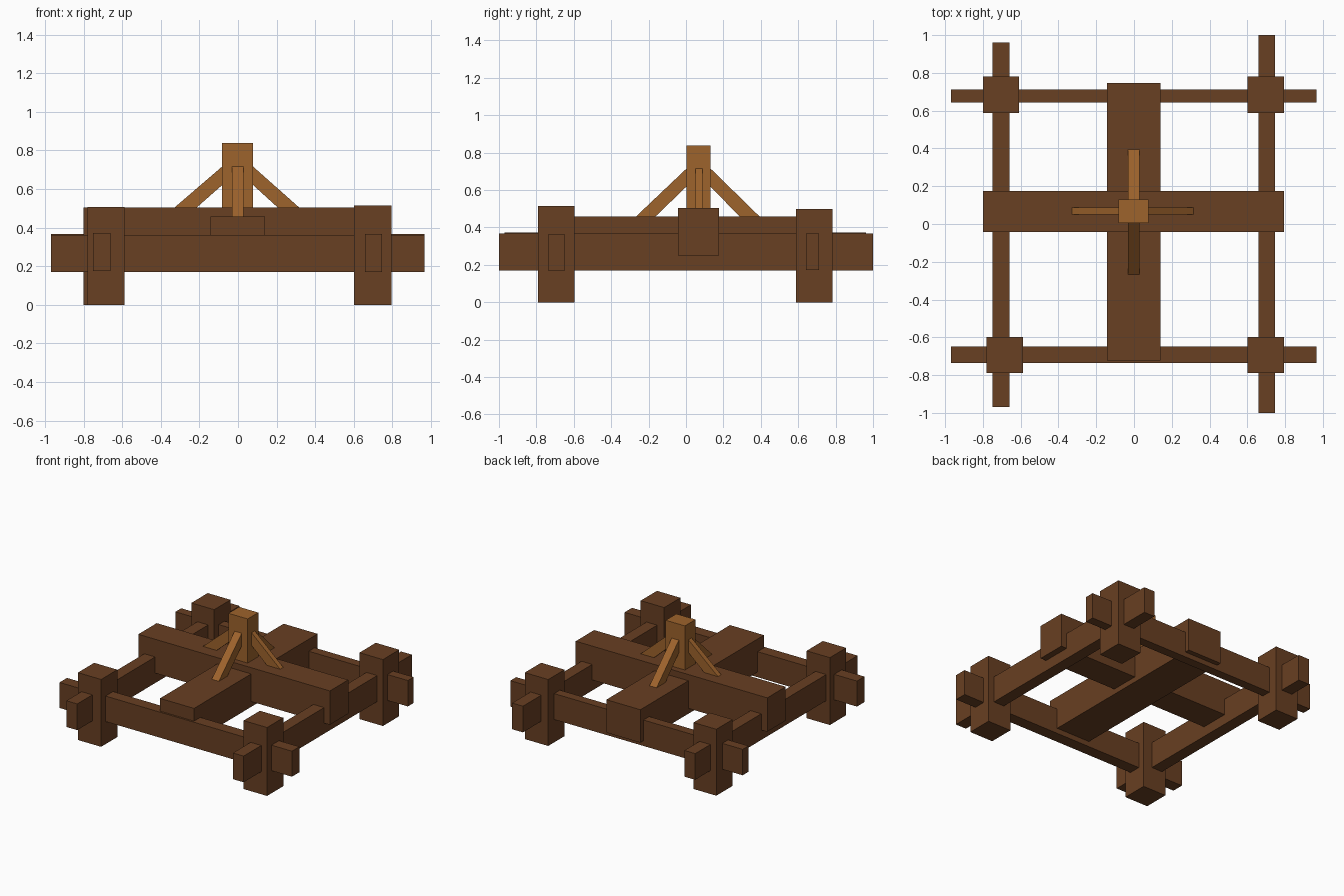
import bpy

if "Cube" in bpy.data.objects:
    bpy.data.objects.remove(bpy.data.objects["Cube"])


def material(name, col):
    m = bpy.data.materials.new(name)
    m.diffuse_color = (*col, 1)
    m.use_nodes = True
    m.node_tree.nodes["Principled BSDF"].inputs["Base Color"].default_value = m.diffuse_color
    return m


DARK = material("dark wood", (0.14, 0.05, 0.016))
LIGHT = material("light wood", (0.34, 0.125, 0.025))


def prism(name, bottom, top, mat):
    """Six-sided solid between two matching quads."""
    me = bpy.data.meshes.new(name)
    sides = [(i, (i + 1) % 4, (i + 1) % 4 + 4, i + 4) for i in range(4)]
    me.from_pydata(bottom + top, [], [(3, 2, 1, 0), (4, 5, 6, 7)] + sides)
    me.materials.append(mat)
    ob = bpy.data.objects.new(name, me)
    bpy.context.collection.objects.link(ob)
    return ob


def beam(name, x, y, z, mat=DARK):
    ring = [(x[0], y[0]), (x[1], y[0]), (x[1], y[1]), (x[0], y[1])]
    return prism(name, [(a, b, z[0]) for a, b in ring],
                 [(a, b, z[1]) for a, b in ring], mat)


def brace(name, axis, side, width, profile):
    """Slanted strut: (distance, z) profile extruded across its width."""
    def quad(w):
        return [(d, w, z) if axis == "x" else (w, d, z) for d, z in profile]
    lo, hi = quad(width[0]), quad(width[1])
    if (axis == "x") == (side > 0):
        lo, hi = hi, lo
    return prism(name, lo, hi, LIGHT)


# Corner posts
beam("front_left_post", (-0.78, -0.587), (-0.79, -0.597), (0, 0.507))
beam("front_right_post", (0.60, 0.795), (-0.79, -0.597), (0, 0.515))
beam("back_left_post", (-0.80, -0.61), (0.588, 0.782), (0, 0.50))
beam("back_right_post", (0.60, 0.795), (0.588, 0.782), (0, 0.50))

# Rails through the posts
beam("front_rail", (-0.97, 0.965), (-0.737, -0.648), (0.17, 0.362))
beam("back_rail", (-0.97, 0.965), (0.642, 0.711), (0.172, 0.367))
beam("left_rail", (-0.75, -0.66), (-0.97, 0.962), (0.175, 0.372))
beam("right_rail", (0.658, 0.747), (-1.0, 1.0), (0.17, 0.367))

# Heavy crossing beams
beam("upper_cross_beam", (-0.80, 0.795), (-0.043, 0.176), (0.25, 0.505))
beam("lower_cross_beam", (-0.143, 0.14), (-0.723, 0.747), (0.21, 0.458))

# Central pivot post
beam("center_post", (-0.082, 0.078), (0.004, 0.13), (0.45, 0.837), LIGHT)

# Four braces: foot outer, foot inner, head inner, head outer
for name, axis, side, width, face, outer, inner, foot in [
        ("left_brace", "x", -1, (0.05, 0.088), -0.08, -0.33, -0.215, 0.503),
        ("right_brace", "x", 1, (0.05, 0.088), 0.076, 0.318, 0.207, 0.503),
        ("front_brace", "y", -1, (-0.031, 0.028), 0.006, -0.27, -0.166, 0.456),
        ("back_brace", "y", 1, (-0.031, 0.028), 0.128, 0.396, 0.289, 0.456)]:
    brace(name, axis, side, width,
          [(outer, foot), (inner, foot), (face, 0.622), (face, 0.718)])
